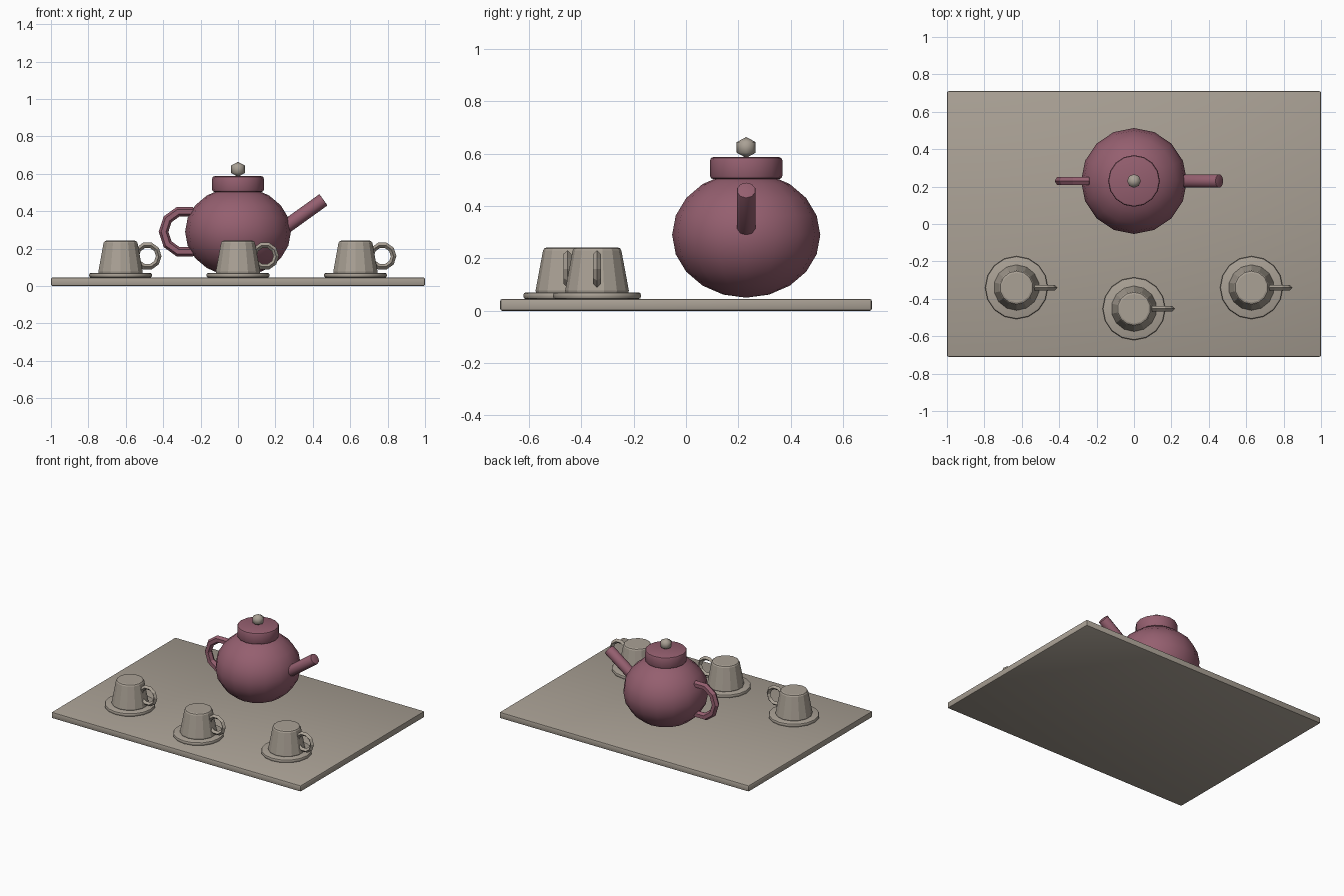
import bpy, math
from mathutils import Vector

if "Cube" in bpy.data.objects:
    bpy.data.objects.remove(bpy.data.objects["Cube"])


def material(name, colour):
    mat = bpy.data.materials.new(name)
    mat.use_nodes = True
    mat.diffuse_color = colour
    mat.node_tree.nodes["Principled BSDF"].inputs["Base Color"].default_value = colour
    return mat


STONE = material("warm stone grey", (0.40, 0.355, 0.30, 1))
PLUM = material("dusty plum", (0.30, 0.115, 0.16, 1))


def finish(name, mat, bevel=0, smooth=30):
    """Name, colour, bevel and shade the active object."""
    obj = bpy.context.object
    obj.name = name
    obj.data.materials.clear()
    obj.data.materials.append(mat)
    bpy.ops.object.transform_apply(location=False, rotation=True, scale=True)
    if bevel:
        mod = obj.modifiers.new("soft edges", "BEVEL")
        mod.width = bevel
        mod.segments = 2
        mod.limit_method = "ANGLE"
        mod.angle_limit = math.radians(50)
        bpy.ops.object.modifier_apply(modifier=mod.name)
    if smooth:
        bpy.ops.object.shade_smooth_by_angle(angle=math.radians(smooth))
    return obj


def frustum(name, mat, x, y, z0, z1, r0, r1, sides, bevel, smooth=30):
    bpy.ops.mesh.primitive_cone_add(vertices=sides, radius1=r0, radius2=r1, depth=z1 - z0,
                                    location=(x, y, (z0 + z1) / 2))
    return finish(name, mat, bevel, smooth)


def ring(name, mat, x, y, z, major, minor, sides):
    bpy.ops.mesh.primitive_torus_add(major_radius=major, minor_radius=minor, major_segments=10,
                                     minor_segments=sides, location=(x, y, z),
                                     rotation=(math.pi / 2, 0, 0))
    return finish(name, mat, smooth=0)


def ball(name, mat, z, segments, rings, scale):
    bpy.ops.mesh.primitive_uv_sphere_add(segments=segments, ring_count=rings, radius=1,
                                         location=(0, POT_Y, z), scale=scale)
    return finish(name, mat, smooth=65)


# Tray
bpy.ops.mesh.primitive_cube_add(size=1, location=(0, 0, 0.0225), scale=(2, 1.42, 0.045))
finish("tray", STONE, 0.008)

# Teapot body, lid and knob
POT_Y = 0.23
ball("teapot_body", PLUM, 0.29, 16, 10, (0.283, 0.283, 0.24))
frustum("teapot_lid", PLUM, 0, POT_Y, 0.503, 0.587, 0.138, 0.138, 16, 0.012)
ball("lid_knob", STONE, 0.624, 8, 3, (0.042, 0.042, 0.04))

# Teapot handle
ring("teapot_handle", PLUM, -0.285, POT_Y, 0.29, 0.113, 0.026, 6)

# Spout, tilted upwards
start, tip = Vector((0.17, POT_Y, 0.255)), Vector((0.457, POT_Y, 0.461))
axis = tip - start
bpy.ops.mesh.primitive_cylinder_add(vertices=10, radius=0.037, depth=axis.length,
                                    location=(start + tip) / 2,
                                    rotation=axis.to_track_quat("Z", "Y").to_euler())
finish("teapot_spout", PLUM, 0.004, 40)

# Upturned cups on saucers
for side, x, y in (("right", -0.628, -0.34), ("middle", 0, -0.453), ("left", 0.628, -0.34)):
    frustum(side + "_saucer", STONE, x, y, 0.045, 0.07, 0.168, 0.168, 16, 0.009)
    frustum(side + "_cup", STONE, x, y, 0.065, 0.242, 0.124, 0.091, 14, 0.012, 20)
    ring(side + "_cup_handle", STONE, x + 0.144, y, 0.16, 0.06, 0.015, 4)
